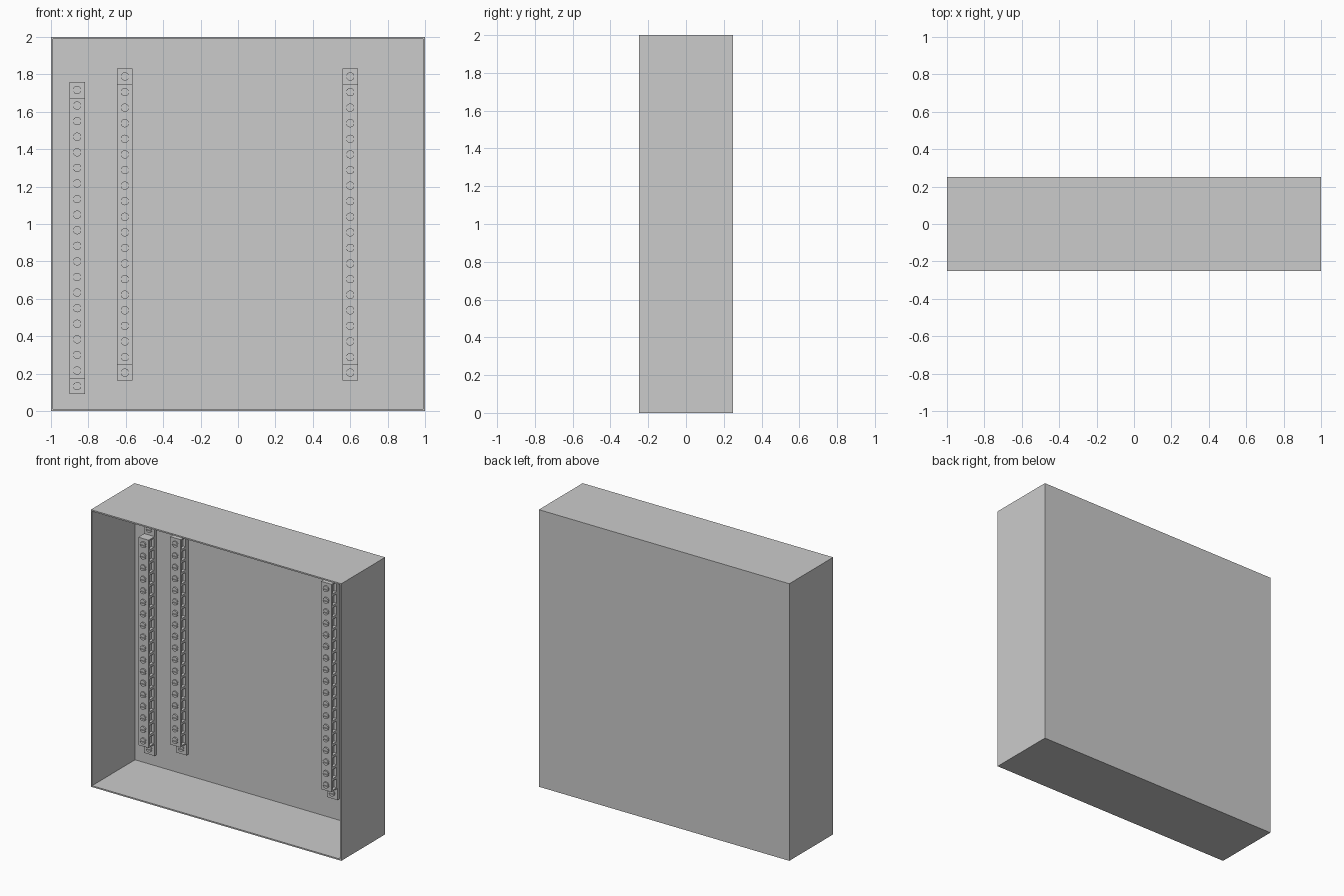
import bpy, bmesh, math
from mathutils import Vector

if "Cube" in bpy.data.objects:
    bpy.data.objects.remove(bpy.data.objects["Cube"])

PITCH = 1.5 / 18      # spacing of the terminals
UNITS = 18
WALL = 0.01
BACK = 0.24           # inner face of the back wall


def make_object(name, bm):
    bmesh.ops.recalc_face_normals(bm, faces=bm.faces)
    mesh = bpy.data.meshes.new(name)
    bm.to_mesh(mesh)
    bm.free()
    obj = bpy.data.objects.new(name, mesh)
    bpy.context.collection.objects.link(obj)
    return obj


def add_box(bm, lo, hi):
    verts = bmesh.ops.create_cube(bm, size=1)["verts"]
    lo, hi = Vector(lo), Vector(hi)
    for v in verts:
        v.co = Vector([(lo[i] + hi[i]) / 2 + v.co[i] * (hi[i] - lo[i]) for i in range(3)])


def add_prism(bm, pts, y0, y1):
    """Extrude an (x, z) outline from y0 to y1."""
    a = [bm.verts.new((x, y0, z)) for x, z in pts]
    b = [bm.verts.new((x, y1, z)) for x, z in pts]
    bm.faces.new(a)
    bm.faces.new(b[::-1])
    for i in range(len(pts)):
        j = (i + 1) % len(pts)
        bm.faces.new((a[i], b[i], b[j], a[j]))


def add_screw(bm, x, y, z, r=0.022, proud=0.010, slot=0.005):
    """Slotted head: a thin disc with two raised half rounds."""
    disc = [(x + r * math.cos(i * math.tau / 20), z + r * math.sin(i * math.tau / 20))
            for i in range(20)]
    add_prism(bm, disc, y - proud * 0.3, y + 0.002)
    a0 = math.asin(slot / r)
    for s in (1, -1):
        half = []
        for i in range(11):
            a = a0 + (math.pi - 2 * a0) * i / 10
            half.append((x + r * math.cos(a), z + s * r * math.sin(a)))
        add_prism(bm, half, y - proud, y - proud * 0.3)


def terminal_strip(label, x, z0, w=0.083, front=0.15, tab_front=0.218):
    z1 = z0 + PITCH * UNITS
    # Mounting rail with a tab at each end
    bm = bmesh.new()
    add_box(bm, (x - w / 2, tab_front, z0 - PITCH), (x + w / 2, BACK, z1 + PITCH))
    make_object(label + "_mounting_rail", bm)

    # Terminal block with a square wire socket on both sides of each unit
    bm = bmesh.new()
    add_box(bm, (x - w / 2, front, z0), (x + w / 2, tab_front, z1))
    for i in range(1, UNITS):
        bmesh.ops.bisect_plane(bm, geom=bm.verts[:] + bm.edges[:] + bm.faces[:],
                               plane_co=(0, 0, z0 + i * PITCH), plane_no=(0, 0, 1))
    bmesh.ops.recalc_face_normals(bm, faces=bm.faces)
    sides = [f for f in bm.faces if abs(f.normal.x) > 0.9]
    bmesh.ops.inset_individual(bm, faces=sides, thickness=0.013, depth=0)
    bmesh.ops.inset_individual(bm, faces=sides, thickness=0.0005, depth=-0.02)
    make_object(label + "_terminal_block", bm)

    # Terminal screws, plus one fixing screw on each tab
    bm = bmesh.new()
    for i in range(-1, UNITS + 1):
        on_block = 0 <= i < UNITS
        add_screw(bm, x, front if on_block else tab_front, z0 + (i + 0.5) * PITCH)
    make_object(label + "_screws", bm)


# Cabinet shell, open at the front
bm = bmesh.new()
add_box(bm, (-1, -0.25, 0), (1, 0.25, 2))
bmesh.ops.recalc_face_normals(bm, faces=bm.faces)
front_face = [f for f in bm.faces if f.normal.y < -0.9]
bmesh.ops.delete(bm, geom=front_face, context='FACES_ONLY')
bm.normal_update()
mesh = bpy.data.meshes.new("cabinet_shell")
bm.to_mesh(mesh)
bm.free()
shell = bpy.data.objects.new("cabinet_shell", mesh)
bpy.context.collection.objects.link(shell)
thick = shell.modifiers.new("wall_thickness", 'SOLIDIFY')
thick.thickness = WALL
thick.offset = -1
thick.use_even_offset = True

# Three terminal strips on the back wall
terminal_strip("left_outer", -0.86, 0.175)
terminal_strip("left_inner", -0.605, 0.247)
terminal_strip("right", 0.60, 0.247)
